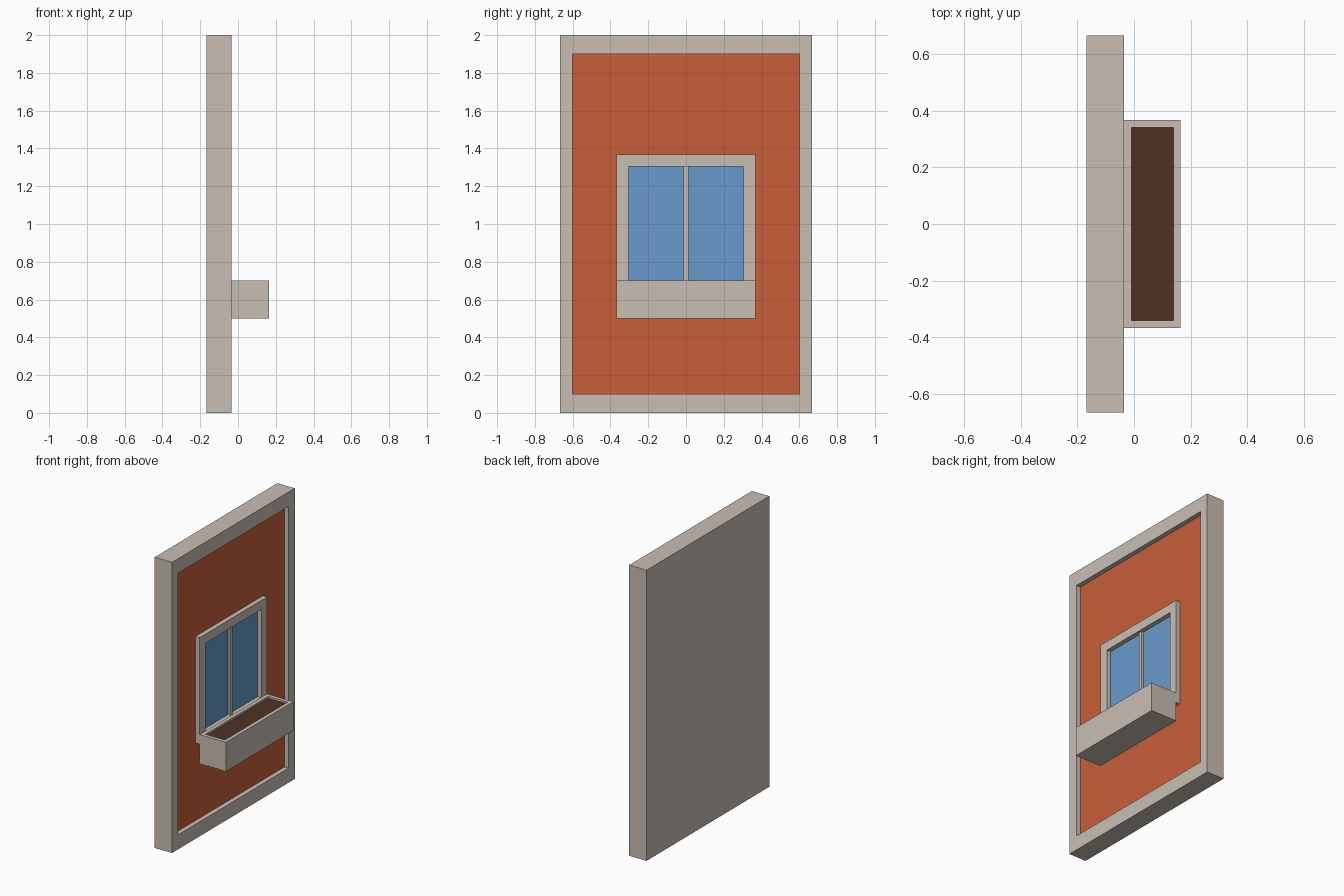
import bpy, bmesh
from mathutils import Vector

if "Cube" in bpy.data.objects:
    bpy.data.objects.remove(bpy.data.objects["Cube"])


def material(name, rgb):
    """Flat colour from 0-255 sRGB values, stored as linear."""
    lin = [((c / 255 + 0.055) / 1.055) ** 2.4 for c in rgb]
    m = bpy.data.materials.new(name)
    m.diffuse_color = (*lin, 1)
    m.use_nodes = True
    m.node_tree.nodes["Principled BSDF"].inputs["Base Color"].default_value = m.diffuse_color
    return m


STONE = material("beige stone", (201, 190, 180))
PLASTER = material("orange plaster", (200, 94, 58))
GLASS = material("blue glass", (104, 154, 203))
SOIL = material("dark soil", (80, 50, 36))


def box(name, x, y, z, mat, facing=None, border=0, depth=0, floor=None):
    """Box from ranges; optionally a recess with a coloured floor on one side."""
    bm = bmesh.new()
    bmesh.ops.create_cube(bm, size=1)
    for v in bm.verts:
        v.co = [r[0] + (c + 0.5) * (r[1] - r[0]) for c, r in zip(v.co, (x, y, z))]
    bm.normal_update()
    if facing:
        face = max(bm.faces, key=lambda f: f.normal.dot(Vector(facing)))
        bmesh.ops.inset_region(bm, faces=[face], thickness=border, use_even_offset=True)
        new = bmesh.ops.extrude_discrete_faces(bm, faces=[face])["faces"][0]
        bmesh.ops.translate(bm, verts=new.verts, vec=Vector(facing) * -depth)
        new.material_index = 1
    me = bpy.data.meshes.new(name)
    me.materials.append(mat)
    if floor:
        me.materials.append(floor)
    bm.to_mesh(me)
    bm.free()
    ob = bpy.data.objects.new(name, me)
    bpy.context.collection.objects.link(ob)
    return ob


BACK, FRONT, PANEL = -0.167, -0.035, -0.067

# wall slab with sunken plaster panel; the border is wider at top and bottom
wall = box("wall", (BACK, FRONT), (-0.667, 0.667), (0, 2), STONE,
           (1, 0, 0), 0.067, FRONT - PANEL, PLASTER)
for v in wall.data.vertices:
    if abs(v.co.z - 1) < 0.99:
        v.co.z = 1.9 if v.co.z > 1 else 0.1

# window frame with sunken glass, and its central bar
box("window_frame", (PANEL, FRONT), (-0.367, 0.367), (0.633, 1.367), STONE,
    (1, 0, 0), 0.062, 0.031, GLASS)
box("window_bar", (PANEL + 0.001, -0.05), (-0.013, 0.013), (0.695, 1.305), STONE)

# planter box filled with soil
box("planter", (FRONT, 0.165), (-0.367, 0.367), (0.5, 0.7), STONE,
    (0, 0, 1), 0.026, 0.013, SOIL)
